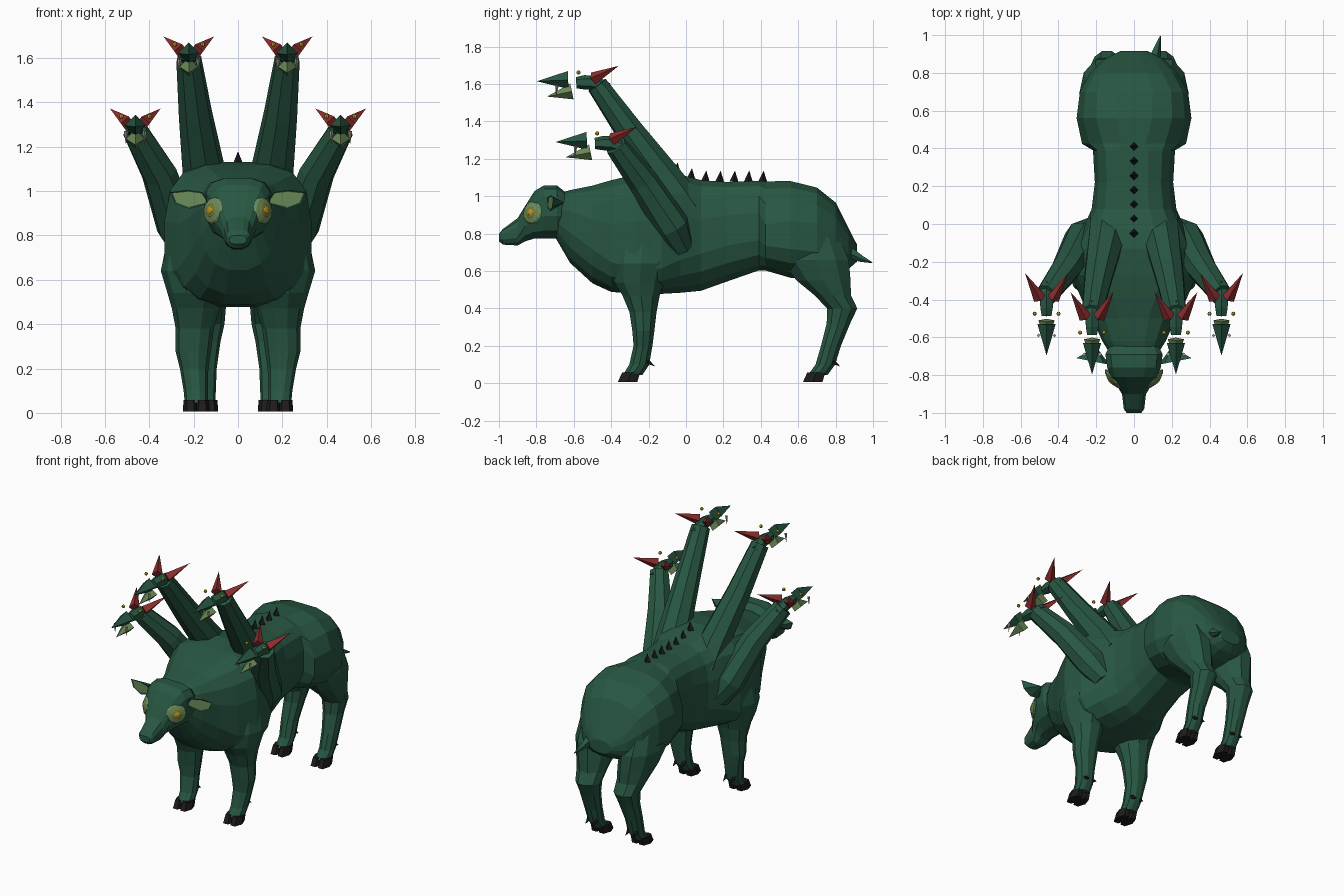
import bpy, bmesh, math
from mathutils import Vector, Matrix

if "Cube" in bpy.data.objects:
    bpy.data.objects.remove(bpy.data.objects["Cube"])


def material(name, rgb):
    m = bpy.data.materials.new(name)
    m.use_nodes = True
    m.diffuse_color = (*rgb, 1)
    m.node_tree.nodes["Principled BSDF"].inputs["Base Color"].default_value = (*rgb, 1)
    return m


GREEN = material("hide green", (.021, .095, .055))
PALE = material("pale green", (.15, .26, .1))
RED = material("horn red", (.27, .027, .027))
YELLOW = material("eye yellow", (.5, .32, .015))
OLIVE = material("eye olive", (.2, .2, .035))
BLACK = material("spike black", (.01, .01, .01))
HOOF = material("hoof dark", (.013, .011, .011))
TOOTH = material("tooth grey", (.4, .32, .28))


def finish(bm, name, *mats):
    bmesh.ops.recalc_face_normals(bm, faces=bm.faces)
    me = bpy.data.meshes.new(name)
    bm.to_mesh(me)
    bm.free()
    for m in mats:
        me.materials.append(m)
    ob = bpy.data.objects.new(name, me)
    bpy.context.collection.objects.link(ob)
    return ob


def loft(name, rings, mat):
    """Skin a list of point rings and cap both ends."""
    bm = bmesh.new()
    rows = [[bm.verts.new(p) for p in ring] for ring in rings]
    n = len(rows[0])
    for a, b in zip(rows, rows[1:]):
        for i in range(n):
            j = (i + 1) % n
            bm.faces.new((a[i], a[j], b[j], b[i]))
    bm.faces.new(rows[0])
    bm.faces.new(rows[-1])
    return finish(bm, name, mat)


def power(v, p):
    return math.copysign(abs(v) ** p, v)


def trunk_ring(y, low, high, half, wide, top=.65, n=16):
    """Cross-section widest at a given height; a small top value squares the back."""
    ring = []
    for i in range(n):
        a = math.tau * (i + .5) / n
        c, s = math.cos(a), math.sin(a)
        p = top if s > 0 else .85
        reach = high - wide if s > 0 else wide - low
        ring.append((half * power(c, p), y, wide + reach * power(s, p)))
    return ring


def leg_ring(side, z, y, x, hx, hy, n=10):
    return [(side * x + hx * math.cos(math.tau * i / n),
             y + hy * math.sin(math.tau * i / n), z) for i in range(n)]


def tube(name, path, radii, mat, n=8):
    pts = [Vector(p) for p in path]
    rings = []
    for i, p in enumerate(pts):
        d = pts[min(i + 1, len(pts) - 1)] - pts[max(i - 1, 0)]
        q = d.to_track_quat('Z', 'Y')
        rings.append([p + q @ Vector((math.cos(a), math.sin(a), 0)) * radii[i]
                      for a in [math.tau * (k + .5) / n for k in range(n)]])
    return loft(name, rings, mat)


def spike(name, base, tip, radius, mat, sides=4):
    base, tip = Vector(base), Vector(tip)
    d = tip - base
    bm = bmesh.new()
    bmesh.ops.create_cone(bm, cap_ends=True, segments=sides, radius1=radius, radius2=0,
                          depth=d.length,
                          matrix=Matrix.Translation((base + tip) / 2)
                          @ d.to_track_quat('Z', 'Y').to_matrix().to_4x4())
    return finish(bm, name, mat)


def ball(name, at, size, facing, mat, segments=12):
    bm = bmesh.new()
    turn = Vector(facing).to_track_quat('Z', 'Y').to_matrix().to_4x4()
    bmesh.ops.create_uvsphere(bm, u_segments=segments, v_segments=6, radius=1,
                              matrix=Matrix.Translation(at) @ turn @ Matrix.Diagonal((*size, 1)))
    return finish(bm, name, mat)


# Trunk from throat to rump: y, bottom, top, half width, widest height, squareness
loft("body", [trunk_ring(*r) for r in (
    (-.7, .78, 1.01, .12, .9), (-.62, .64, 1.035, .17, .86), (-.5, .53, 1.06, .225, .78),
    (-.4, .485, 1.09, .28, .7, .58), (-.27, .475, 1.12, .335, .66, .5),
    (-.13, .475, 1.135, .32, .66, .5), (-.03, .48, 1.12, .275, .72, .55),
    (.08, .49, 1.09, .227, .76), (.22, .54, 1.08, .21, .8), (.39, .6, 1.085, .22, .82),
    (.425, .6, 1.085, .28, .78, .9), (.56, .56, 1.085, .308, .77, .72), (.7, .56, 1.05, .29, .75),
    (.8, .58, .97, .235, .74, .75), (.87, .61, .83, .165, .72, .85),
    (.915, .65, .74, .075, .7, .9))], GREEN)

# Main head and muzzle
loft("head", [trunk_ring(*r, n=12) for r in (
    (-1, .76, .8, .04, .78), (-.98, .74, .825, .055, .78), (-.9, .735, .885, .065, .8),
    (-.86, .755, .95, .09, .88), (-.81, .77, 1.03, .125, .92), (-.76, .77, 1.06, .145, .95),
    (-.69, .77, 1.06, .155, .95), (-.64, .8, 1.02, .13, .94))], GREEN)

FRONT_LEG = ((.8, -.23, .2, .115, .15), (.64, -.24, .2, .148, .16), (.54, -.25, .19, .128, .14),
             (.47, -.24, .19, .108, .105), (.38, -.23, .195, .086, .076), (.28, -.228, .202, .08, .062),
             (.2, -.23, .198, .064, .053), (.1, -.25, .19, .055, .056), (.045, -.285, .188, .052, .055))
HIND_LEG = ((.82, .66, .17, .1, .15), (.66, .69, .165, .125, .19), (.55, .735, .155, .112, .152),
            (.47, .785, .15, .095, .102), (.4, .835, .143, .082, .085), (.32, .815, .146, .067, .066),
            (.2, .775, .152, .056, .056), (.1, .745, .15, .05, .055), (.045, .705, .15, .048, .055))


def leg(name, side, rows):
    loft(name, [leg_ring(side, *r) for r in rows], GREEN)
    y, x = rows[-1][1], rows[-1][2]
    for k, off in enumerate((-.027, .027)):
        # Cloven hoof and the small claw behind it
        loft(f"{name}_hoof_{k}", [leg_ring(side, .006, y - .028, x + off, .034, .06, 6),
                                  leg_ring(side, .058, y - .008, x + off, .03, .056, 6)], HOOF)
        spike(f"{name}_claw_{k}", (side * (x + off), y + .07, .12),
              (side * (x + off), y + .12, .09), .017, HOOF, 5)


def serpent(name, side, path, radii):
    """Long neck ending in a horned head with floating jaws."""
    tube(name + "_neck", path, radii, GREEN)
    tip = Vector(path[-1])

    def at(x, y, z):
        return tip + Vector((x, y, z))

    tube(name + "_skull", [at(0, .06, -.02), at(0, -.02, .012), at(0, -.07, .014), at(0, -.112, .012)],
         [.03, .04, .038, .03], GREEN, 6)
    spike(name + "_upper_jaw", at(0, -.155, .026), at(0, -.322, .02), .048, GREEN)
    spike(name + "_lower_jaw", at(0, -.135, -.035), at(0, -.268, -.062), .043, PALE)
    for k, s in enumerate((-1, 1)):
        spike(f"{name}_horn_{k}", at(s * .036, -.02, .035), at(s * .114, .115, .102), .034, RED)
        ball(f"{name}_eye_{k}", at(s * .063, -.1, .066), (.011,) * 3, (0, 0, 1), YELLOW, 8)
        spike(f"{name}_fang_{k}", at(s * .042, -.215, .0), at(s * .042, -.22, -.062), .01, TOOTH)


for side, word in ((1, "left"), (-1, "right")):
    leg(f"{word}_front_leg", side, FRONT_LEG)
    leg(f"{word}_hind_leg", side, HIND_LEG)

    serpent(f"{word}_upper_serpent", side,
            [(side * x, y, z) for x, y, z in
             ((.135, .0, .92), (.15, -.09, 1.06), (.192, -.3, 1.345), (.222, -.475, 1.595))],
            (.11, .1, .077, .058))
    serpent(f"{word}_lower_serpent", side,
            [(side * x, y, z) for x, y, z in
             ((.215, -.03, .72), (.275, -.075, .84), (.355, -.23, 1.08), (.463, -.375, 1.27))],
            (.07, .095, .081, .06))

    # Ear with a pale inner face set inside a green rim
    bm = bmesh.new()
    outline = ((.13, .945), (.16, .995), (.23, 1.005), (.305, .995), (.285, .945), (.22, .92))
    front = [bm.verts.new((side * x, -.745 + .2 * (x - .13), z)) for x, z in outline]
    back = bm.verts.new((side * .2, -.65, .965))
    inner = bm.faces.new(front)
    for i in range(len(front)):
        bm.faces.new((front[i], front[i - 1], back))
    bmesh.ops.recalc_face_normals(bm, faces=bm.faces)
    bmesh.ops.inset_individual(bm, faces=[inner], thickness=.007, depth=-.004)
    inner.material_index = 1
    finish(bm, f"{word}_ear", GREEN, PALE)

    # Layered main eye, nearly flush with the cheek
    look = Vector((side * .76, -.64, .12))
    eye = Vector((side * .112, -.82, .912))
    ball(f"{word}_eye_patch", eye, (.064, .062, .019), look, PALE)
    ball(f"{word}_eye_ring", eye + look * .014, (.038, .032, .008), look, OLIVE)
    ball(f"{word}_iris", eye + look * .018, (.02, .018, .007), look, YELLOW)

# Row of spikes along the back
for i in range(7):
    y = -.05 + i * .0767
    z = max(1.077, 1.12 - .03 * i)
    spike(f"back_spike_{i}", (0, y, z), (0, y + .005, z + .06), .024, BLACK)

# Short crooked tail
tube("tail", [(.1, .84, .72), (.115, .9, .685), (.125, .94, .665), (.14, .995, .645)],
     (.035, .028, .018, .003), GREEN, 5)
